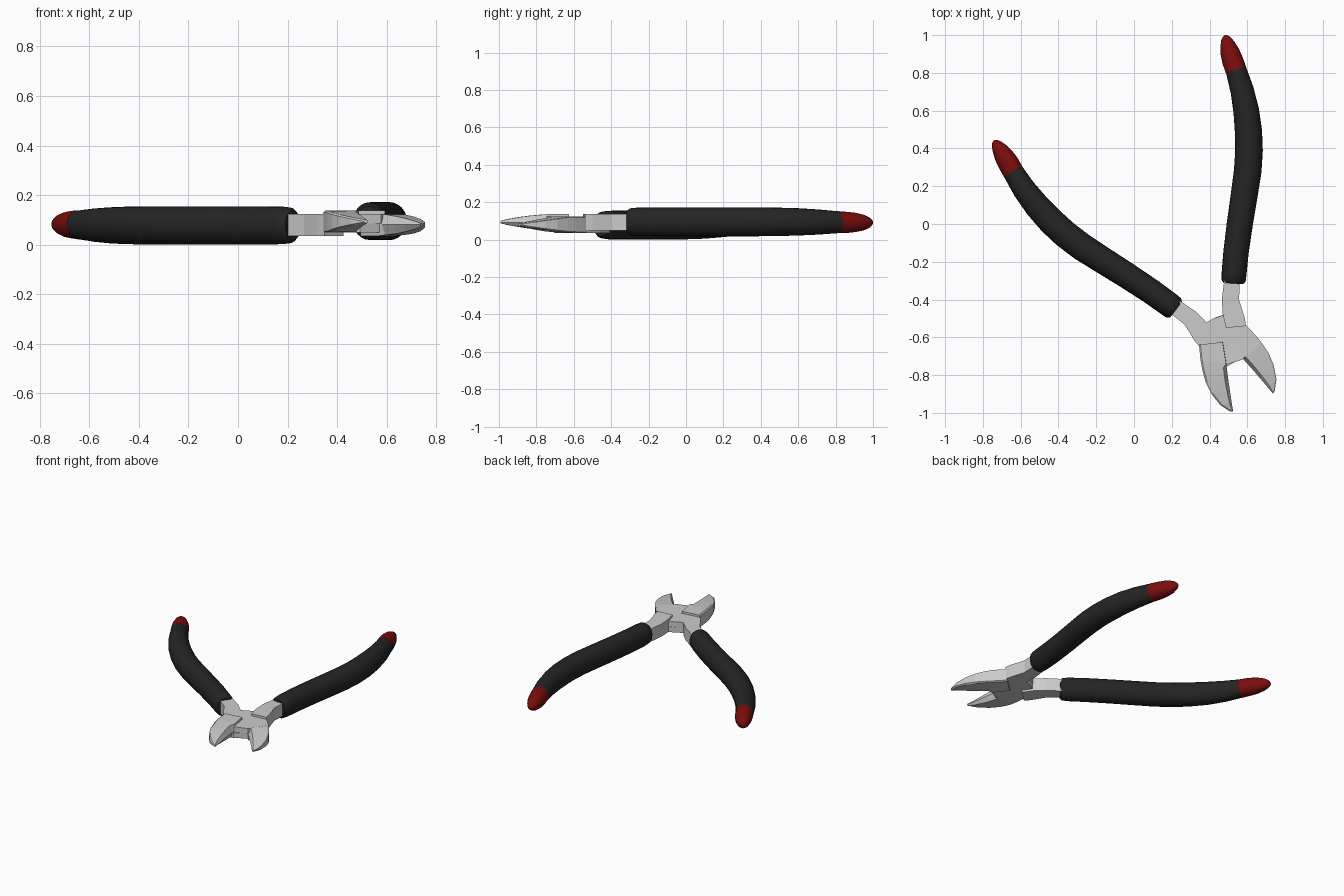
import bpy, bmesh, math
from mathutils import Vector, Matrix

# Half-turn about the pliers' long axis makes the second half from the first
PIVOT = Vector((0.63, -0.945, 0.0865))
AXIS = Vector((-0.415, 0.910, 0))
TURN = (Matrix.Translation(PIVOT) @ Matrix.Rotation(math.pi, 4, AXIS)
        @ Matrix.Translation(-PIVOT))


def material(name, colour):
    m = bpy.data.materials.new(name)
    m.diffuse_color = (*colour, 1)
    return m


def finish(name, bm, mat=None, smooth=False):
    bmesh.ops.recalc_face_normals(bm, faces=bm.faces)
    for f in bm.faces:
        f.smooth = smooth
    me = bpy.data.meshes.new(name)
    bm.to_mesh(me)
    bm.free()
    if mat:
        me.materials.append(mat)
    if smooth:
        me.set_sharp_from_angle(angle=math.radians(50))
    for side in ("right", "left"):
        ob = bpy.data.objects.new(name + "_" + side, me)
        bpy.context.collection.objects.link(ob)
        if side == "left":
            ob.matrix_world = TURN


def loft(rings):
    bm = bmesh.new()
    rows = [[bm.verts.new(p) for p in r] for r in rings]
    n = len(rows[0])
    for a, b in zip(rows, rows[1:]):
        for i in range(n):
            j = (i + 1) % n
            bm.faces.new((a[i], a[j], b[j], b[i]))
    bm.faces.new(rows[0])
    bm.faces.new(rows[-1])
    return bm


def plate(name, outline, z0, z1):
    finish(name, loft([[(x, y, z) for x, y in outline] for z in (z0, z1)]))


def sleeve(name, path, mat, sides=24):
    # path: x, y, z, half width, half height
    rings = []
    for k, (x, y, z, w, h) in enumerate(path):
        a, b = path[max(k - 1, 0)], path[min(k + 1, len(path) - 1)]
        t = Vector((b[0] - a[0], b[1] - a[1])).normalized()
        ring = []
        for i in range(sides):
            s = 2 * math.pi * i / sides
            ring.append((x + t.y * w * math.cos(s), y - t.x * w * math.cos(s),
                         z + h * math.sin(s)))
        rings.append(ring)
    finish(name, loft(rings), mat, True)


black = material("black_grip", (0.018, 0.018, 0.018))
red = material("red_tip", (0.2, 0.004, 0.004))

# Cushioned grip
sleeve("grip", [
    (0.526, -0.315, 0.095, 0.052, 0.060), (0.527, -0.300, 0.095, 0.064, 0.072),
    (0.530, -0.260, 0.095, 0.066, 0.076), (0.540, -0.150, 0.095, 0.067, 0.077),
    (0.560, 0.000, 0.095, 0.069, 0.077), (0.583, 0.150, 0.095, 0.071, 0.077),
    (0.602, 0.280, 0.095, 0.073, 0.077), (0.609, 0.390, 0.095, 0.073, 0.077),
    (0.606, 0.490, 0.095, 0.072, 0.076), (0.594, 0.600, 0.095, 0.068, 0.073),
    (0.572, 0.710, 0.094, 0.062, 0.067), (0.538, 0.822, 0.093, 0.055, 0.058),
], black)

# Red rounded tip
sleeve("grip_tip", [
    (0.539, 0.818, 0.093, 0.056, 0.059), (0.522, 0.865, 0.092, 0.056, 0.056),
    (0.508, 0.910, 0.092, 0.051, 0.051), (0.496, 0.950, 0.091, 0.040, 0.042),
    (0.488, 0.980, 0.091, 0.027, 0.028), (0.484, 0.995, 0.091, 0.014, 0.014),
    (0.483, 1.000, 0.091, 0.003, 0.003),
], red)

# Steel neck between grip and hinge
plate("neck", [
    (0.480, -0.25), (0.476, -0.31), (0.465, -0.40), (0.470, -0.48),
    (0.487, -0.55), (0.593, -0.54), (0.587, -0.50), (0.556, -0.40),
    (0.560, -0.31), (0.562, -0.25)], 0.050, 0.137)

# Half-thickness hinge lap
plate("hinge_lap", [
    (0.348, -0.645), (0.362, -0.585), (0.380, -0.525), (0.433, -0.494),
    (0.476, -0.480), (0.587, -0.530), (0.493, -0.614), (0.571, -0.708),
    (0.493, -0.755), (0.360, -0.740)], 0.050, 0.0865)

# Cutting jaw: outer x, y, cutting edge x, y, top z, bottom z
sections = [
    (0.344, -0.640, 0.470, -0.625, 0.137, 0.050, 0.001),
    (0.352, -0.720, 0.489, -0.740, 0.137, 0.050, 0.001),
    (0.362, -0.775, 0.491, -0.760, 0.134, 0.051, 0.018),
    (0.380, -0.840, 0.500, -0.830, 0.128, 0.059, 0.018),
    (0.410, -0.900, 0.509, -0.890, 0.120, 0.068, 0.016),
    (0.456, -0.958, 0.518, -0.950, 0.110, 0.078, 0.012),
    (0.508, -0.992, 0.525, -0.993, 0.100, 0.087, 0.004),
]
rings = []
for ox, oy, ix, iy, top, bot, bevel in sections:
    rings.append([(ox, oy, top - 0.006), (ox + 0.008, oy + 0.002, top),
                  (ix - bevel, iy, top), (ix, iy, 0.092),
                  (ix - bevel, iy, bot), (ox + 0.008, oy + 0.002, bot),
                  (ox, oy, bot + 0.004)])
finish("jaw", loft(rings))
